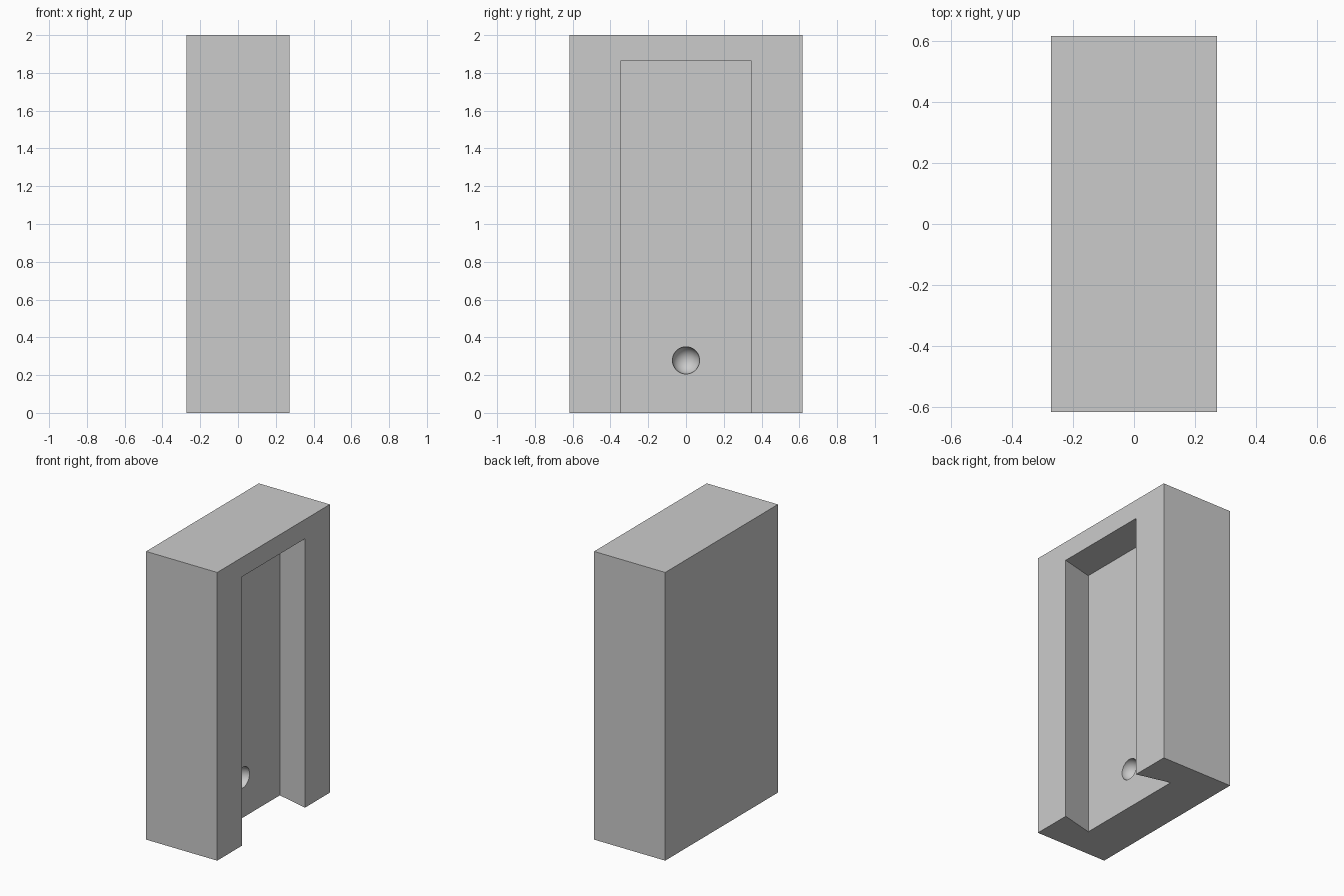
import bpy
import bmesh

cube = bpy.data.objects.get("Cube")
if cube:
    bpy.data.objects.remove(cube, do_unlink=True)

WIDTH, DEPTH, HEIGHT = 0.546, 1.236, 2.0
FACE_X = WIDTH / 2
RECESS_X = FACE_X - 0.235          # back wall of the recess

grey = bpy.data.materials.new("plain_grey")
grey.use_nodes = True
colour = (0.6, 0.6, 0.6, 1)
grey.diffuse_color = colour
grey.node_tree.nodes["Principled BSDF"].inputs["Base Color"].default_value = colour


def prism(name, plan, bottom, top):
    """Extrude a plan outline (x, y) between two heights."""
    bm = bmesh.new()
    base = bm.faces.new([bm.verts.new((x, y, bottom)) for x, y in plan])
    side = bmesh.ops.extrude_face_region(bm, geom=[base])["geom"]
    lifted = [v for v in side if isinstance(v, bmesh.types.BMVert)]
    bmesh.ops.translate(bm, verts=lifted, vec=(0, 0, top - bottom))
    bmesh.ops.recalc_face_normals(bm, faces=bm.faces)
    mesh = bpy.data.meshes.new(name)
    bm.to_mesh(mesh)
    bm.free()
    mesh.materials.append(grey)
    obj = bpy.data.objects.new(name, mesh)
    bpy.context.collection.objects.link(obj)
    return obj


def cut(target, cutter):
    """Subtract a cutter from the target and discard it."""
    mod = target.modifiers.new("cut", "BOOLEAN")
    mod.operation = "DIFFERENCE"
    mod.solver = "EXACT"
    mod.object = cutter
    cutter.hide_render = True
    bpy.ops.object.select_all(action="DESELECT")
    bpy.context.view_layer.objects.active = target
    target.select_set(True)
    bpy.ops.object.modifier_apply(modifier=mod.name)
    bpy.data.objects.remove(cutter, do_unlink=True)


# Solid block
hx, hy = WIDTH / 2, DEPTH / 2
block = prism("block", [(-hx, -hy), (hx, -hy), (hx, hy), (-hx, hy)], 0, HEIGHT)

# Dovetail slot: open at the bottom, wider inside than at the mouth
mouth, inner, past = 0.345, 0.404, 0.1
slope = (inner - mouth) / (FACE_X - RECESS_X)
outer = mouth - slope * past
slot = prism("slot_cutter", [(RECESS_X, -inner), (FACE_X + past, -outer),
                             (FACE_X + past, outer), (RECESS_X, inner)], -0.1, 1.866)
cut(block, slot)

# Round dimple in the back wall of the slot
bpy.ops.mesh.primitive_uv_sphere_add(segments=48, ring_count=24, radius=0.072,
                                     location=(RECESS_X, 0, 0.278))
dimple = bpy.context.object
dimple.data.materials.append(grey)
cut(block, dimple)

# Smooth dimple, crisp block edges
bpy.context.view_layer.objects.active = block
block.select_set(True)
bpy.ops.object.shade_smooth_by_angle(angle=0.6)
